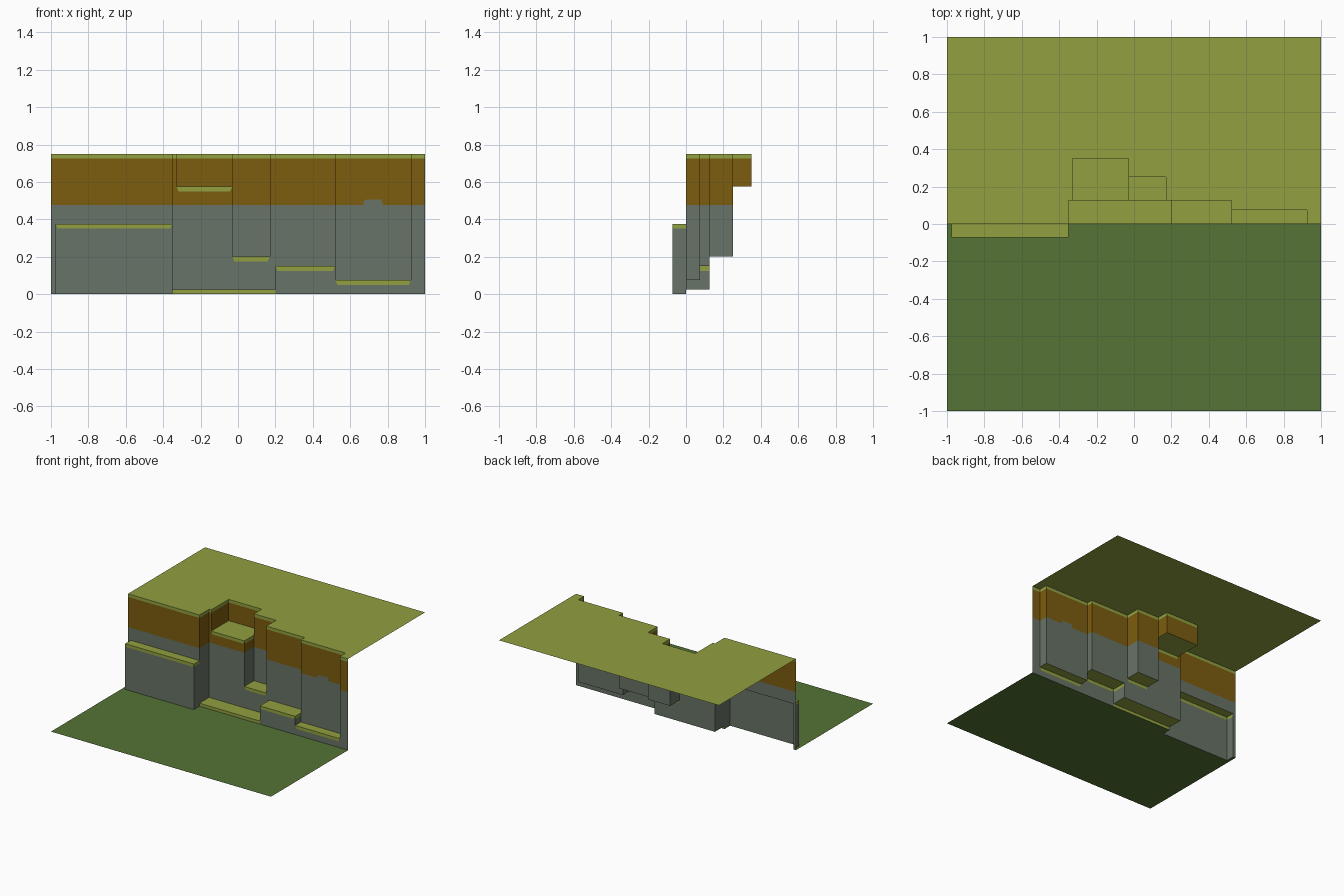
import bpy

if "Cube" in bpy.data.objects:
    bpy.data.objects.remove(bpy.data.objects["Cube"])

TOP, ROCK, LIP = 0.75, 0.477, 0.025   # plateau height, stone line, grass lip depth
FRONT, MID, SHALLOW = -0.073, 0.125, 0.075


def srgb(r, g, b):
    f = lambda c: c / 12.92 if c <= 0.04045 else ((c + 0.055) / 1.055) ** 2.4
    return (f(r / 255), f(g / 255), f(b / 255), 1)


def material(name, *rgb):
    m = bpy.data.materials.new(name)
    m.diffuse_color = srgb(*rgb)
    m.use_nodes = True
    m.node_tree.nodes["Principled BSDF"].inputs["Base Color"].default_value = m.diffuse_color
    return m


LIME = material("light grass", 146, 160, 64)
GREEN = material("dark grass", 85, 115, 53)
BROWN = material("brown earth", 125, 93, 14)
GREY = material("grey stone", 103, 115, 103)


def sheet(name, polys, mat):
    """One object from a list of polygons."""
    verts, faces = [], []
    for p in polys:
        faces.append(list(range(len(verts), len(verts) + len(p))))
        verts += p
    me = bpy.data.meshes.new(name)
    me.from_pydata(verts, [], faces)
    me.materials.append(mat)
    bpy.context.collection.objects.link(bpy.data.objects.new(name, me))


# upper plateau with the recesses cut into its front edge
plateau = [(-1, 0), (-.35, 0), (-.35, MID), (-.33, MID), (-.33, .35), (-.03, .35),
           (-.03, .25), (.17, .25), (.17, MID), (.52, MID), (.52, SHALLOW),
           (.925, SHALLOW), (.925, 0), (1, 0), (1, 1), (-1, 1)]
sheet("upper_ground", [[(x, y, TOP) for x, y in plateau]], LIME)

# lower ground, notched round the projecting block
lower = [(-1, -1), (1, -1), (1, 0), (-.35, 0), (-.35, FRONT), (-.975, FRONT), (-.975, 0), (-1, 0)]
sheet("lower_ground", [[(x, y, 0) for x, y in lower]], GREEN)

# grassy ledge tops: x0, x1, y0, y1, z
ledges = [(-.975, -.35, FRONT, 0, .375), (-.35, .2, 0, MID, .025), (.2, .52, 0, MID, .15),
          (.52, .925, 0, SHALLOW, .075), (-.33, -.03, MID, .35, .575), (-.03, .17, MID, .25, .2)]
sheet("ledge_tops", [[(a, c, z), (b, c, z), (b, d, z), (a, d, z)] for a, b, c, d, z in ledges], LIME)

# front walls: x0, x1, y, bottom, top
fronts = [(-1, -.975, 0, 0, TOP), (-.975, -.35, FRONT, 0, .375), (-.975, -.35, 0, .375, TOP),
          (-.35, .2, 0, 0, .025), (.2, .52, 0, 0, .15), (.52, .925, 0, 0, .075),
          (.925, 1, 0, 0, TOP), (-.35, -.33, MID, .025, TOP), (-.33, -.03, MID, .025, .575),
          (-.03, .17, MID, .025, .2), (.17, .2, MID, .025, TOP), (.2, .52, MID, .15, TOP),
          (.52, .925, SHALLOW, .075, TOP), (-.33, -.03, .35, .575, TOP), (-.03, .17, .25, .2, TOP)]

# side walls: x, y0, y1, bottom, top, facing (+1 right, -1 left)
sides = [(-.975, FRONT, 0, 0, .375, -1), (-.35, FRONT, 0, 0, .375, 1), (-.35, 0, MID, .025, TOP, 1),
         (.2, 0, MID, .025, .15, -1), (.52, 0, SHALLOW, .075, .15, 1),
         (.52, SHALLOW, MID, .15, TOP, -1), (.925, 0, SHALLOW, .075, TOP, -1),
         (-.33, MID, .35, .575, TOP, 1), (-.03, MID, .25, .2, .575, 1),
         (-.03, .25, .35, .575, TOP, -1), (.17, MID, .25, .2, TOP, -1)]

lips, earth, stone = [], [], []


def wall(u0, u1, lo, hi, place, cut=0, bump=()):
    """Split a wall into stone, earth and grass lip; cut slants the lip ends."""
    b = max(lo, hi - LIP)
    lips.append(place([(u0 + cut, b), (u1 - cut, b), (u1, hi), (u0, hi)]))
    if b <= lo:
        return
    upper_edge = [(u1, hi), (u1 - cut, b), (u0 + cut, b), (u0, hi)] if cut else [(u1, b), (u0, b)]
    if lo >= ROCK:
        earth.append(place([(u0, lo), (u1, lo)] + upper_edge))
    elif b <= ROCK:
        stone.append(place([(u0, lo), (u1, lo)] + upper_edge))
    else:
        seam = [(u0, ROCK), *bump, (u1, ROCK)]
        stone.append(place([(u0, lo), (u1, lo)] + seam[::-1]))
        earth.append(place(seam + upper_edge))


BUMP = [(.67, ROCK), (.673, .498), (.685, .505), (.768, .505), (.773, ROCK)]
for x0, x1, y, lo, hi in fronts:
    wall(x0, x1, lo, hi, lambda p: [(u, y, z) for u, z in p],
         cut=.012 if LIP < hi < TOP else 0, bump=BUMP if y == SHALLOW else ())
for x, y0, y1, lo, hi, face in sides:
    wall(y0, y1, lo, hi, lambda p: [(x, u, z) for u, z in p][::face])

sheet("grass_lips", lips, LIME)
sheet("earth_walls", earth, BROWN)
sheet("stone_walls", stone, GREY)
